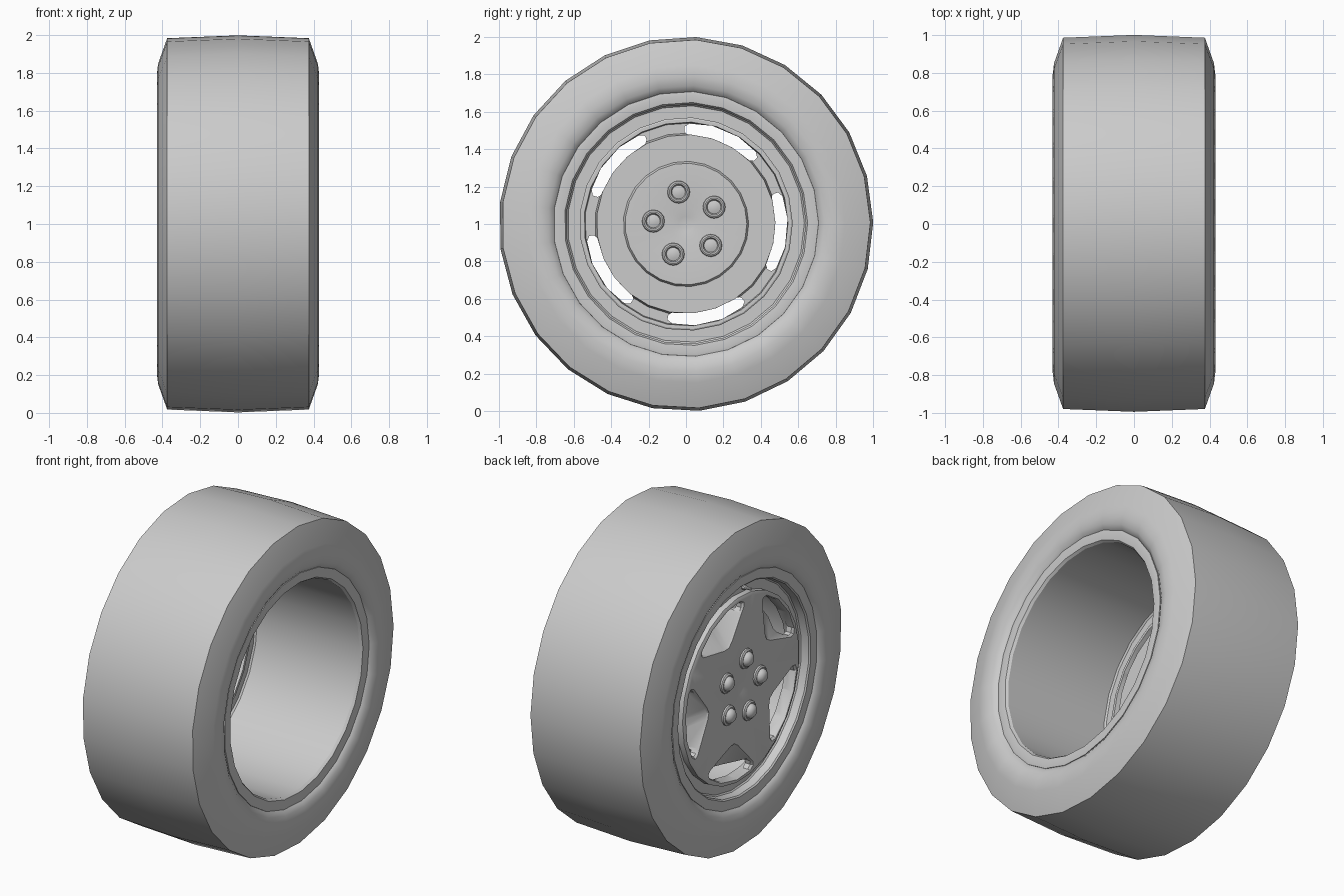
import bpy, bmesh, math
from mathutils import Vector

if "Cube" in bpy.data.objects:
    bpy.data.objects.remove(bpy.data.objects["Cube"])

SEG = 25                      # facets around the wheel
PHASE = math.radians(0.5)
SPOKE = 31                    # angle of the first spoke and lug, degrees


def make_object(name, bm):
    bmesh.ops.remove_doubles(bm, verts=bm.verts, dist=1e-5)
    bmesh.ops.recalc_face_normals(bm, faces=bm.faces)
    me = bpy.data.meshes.new(name)
    bm.to_mesh(me)
    bm.free()
    ob = bpy.data.objects.new(name, me)
    bpy.context.collection.objects.link(ob)
    return ob


def smooth(ob, angle=30):
    bpy.ops.object.select_all(action='DESELECT')
    ob.select_set(True)
    bpy.context.view_layer.objects.active = ob
    bpy.ops.object.shade_smooth_by_angle(angle=math.radians(angle))


def loft(name, rings):
    """Skin a list of equal-length closed point loops and cap both ends."""
    bm = bmesh.new()
    vs = [[bm.verts.new(p) for p in ring] for ring in rings]
    n = len(vs[0])
    for a, b in zip(vs, vs[1:]):
        for i in range(n):
            bm.faces.new((a[i], a[(i + 1) % n], b[(i + 1) % n], b[i]))
    bm.faces.new(vs[0])
    bm.faces.new(vs[-1])
    return make_object(name, bm)


def revolve(name, profile, seg=SEG, cy=0, cz=1, closed=True):
    """Spin (x, radius) points about an axis parallel to x."""
    bm = bmesh.new()
    verts = []
    for x, r in profile:
        if r == 0:
            verts.append([bm.verts.new((x, cy, cz))] * seg)
        else:
            verts.append([bm.verts.new((x, cy + r * math.cos(PHASE + math.tau * i / seg),
                                        cz + r * math.sin(PHASE + math.tau * i / seg)))
                          for i in range(seg)])
    n = len(profile)
    for k in range(n if closed else n - 1):
        a, b = verts[k], verts[(k + 1) % n]
        for i in range(seg):
            j = (i + 1) % seg
            quad = list(dict.fromkeys((a[i], a[j], b[j], b[i])))
            if len(quad) > 2:
                bm.faces.new(quad)
    return make_object(name, bm)


# Tyre: crowned tread and rounded sidewalls, mirrored about x = 0
side = [(0.375, 0.985), (0.423, 0.85), (0.43, 0.79), (0.42, 0.74), (0.398, 0.708), (0.38, 0.70)]
tyre = revolve("tyre", [(-x, r) for x, r in reversed(side)] + [(0, 1.0)] + side)
smooth(tyre, 40)

# Rim: lips on both sides, straight deep barrel on +x, flat recessed flange on -x
rim = revolve("rim", [
    (-0.38, 0.71), (-0.402, 0.708), (-0.405, 0.69), (-0.40, 0.65), (-0.392, 0.642),
    (-0.345, 0.636), (-0.338, 0.628), (-0.338, 0.56), (-0.325, 0.56),
    (-0.325, 0.632), (-0.315, 0.64), (0.385, 0.64), (0.40, 0.65), (0.405, 0.69),
    (0.402, 0.708), (0.38, 0.71), (0.38, 0.66), (-0.38, 0.66)])
smooth(rim)

# Wheel disc with centre dimple, back groove and raised rear hub face
disc = revolve("wheel_disc", [
    (-0.365, 0), (-0.368, 0.04), (-0.38, 0.085), (-0.382, 0.555), (-0.375, 0.57),
    (-0.31, 0.57), (-0.305, 0.562), (-0.305, 0.545), (-0.335, 0.54), (-0.335, 0.487),
    (-0.285, 0.478), (-0.285, 0.335), (-0.265, 0.325), (-0.262, 0.085),
    (-0.272, 0.04), (-0.275, 0)], closed=False)

# Window cutters: wide pointed pocket in front narrowing to a slot behind
outer = [(0.495, 24), (0.52, 24), (0.536, 21), (0.543, 8), (0.543, -8),
         (0.536, -21), (0.52, -24), (0.495, -24)]
front = outer + [(0.47, -22), (0.345, -6), (0.33, 0), (0.345, 6), (0.47, 22)]
back = outer + [(0.482, -22), (0.478, -7), (0.476, 0), (0.478, 7), (0.482, 22)]


def outline(pts, x, centre, scale=1.0):
    mid = Vector((x, 0.46 * math.cos(centre), 1 + 0.46 * math.sin(centre)))
    ring = []
    for r, a in pts:
        t = centre + math.radians(a)
        p = Vector((x, r * math.cos(t), 1 + r * math.sin(t)))
        ring.append(mid + (p - mid) * scale)
    return ring


for i in range(5):
    c = math.radians(SPOKE + 36 + 72 * i)
    cutter = loft("window_cutter", [
        outline(front, -0.45, c, 1.07), outline(front, -0.383, c, 1.07),
        outline(front, -0.37, c), outline(back, -0.286, c), outline(back, -0.2, c)])
    cutter.hide_render = True
    mod = disc.modifiers.new("window", 'BOOLEAN')
    mod.operation = 'DIFFERENCE'
    mod.solver = 'EXACT'
    mod.object = cutter
    bpy.context.view_layer.objects.active = disc
    bpy.ops.object.modifier_apply(modifier=mod.name)
    bpy.data.objects.remove(cutter)
smooth(disc)

# Lug nuts: domed in front, hollow collars behind
for i in range(5):
    a = math.radians(SPOKE + 72 * i)
    y, z = 0.175 * math.cos(a), 1 + 0.175 * math.sin(a)
    nut = revolve("lug_nut", [
        (-0.37, 0.062), (-0.39, 0.06), (-0.396, 0.05), (-0.394, 0.044), (-0.408, 0.04),
        (-0.42, 0.028), (-0.425, 0.014), (-0.426, 0)], 16, y, z, closed=False)
    smooth(nut, 40)
    collar = revolve("lug_collar", [
        (-0.27, 0.062), (-0.252, 0.058), (-0.247, 0.05), (-0.249, 0.042),
        (-0.262, 0.036), (-0.257, 0.02), (-0.255, 0)], 16, y, z, closed=False)
    smooth(collar, 40)

# Valve stem in the front recess
va = math.radians(97)
valve = revolve("valve_stem", [
    (-0.33, 0), (-0.33, 0.016), (-0.36, 0.014), (-0.365, 0.009), (-0.395, 0.009), (-0.395, 0)],
    10, 0.595 * math.cos(va), 1 + 0.595 * math.sin(va), closed=False)
smooth(valve)
